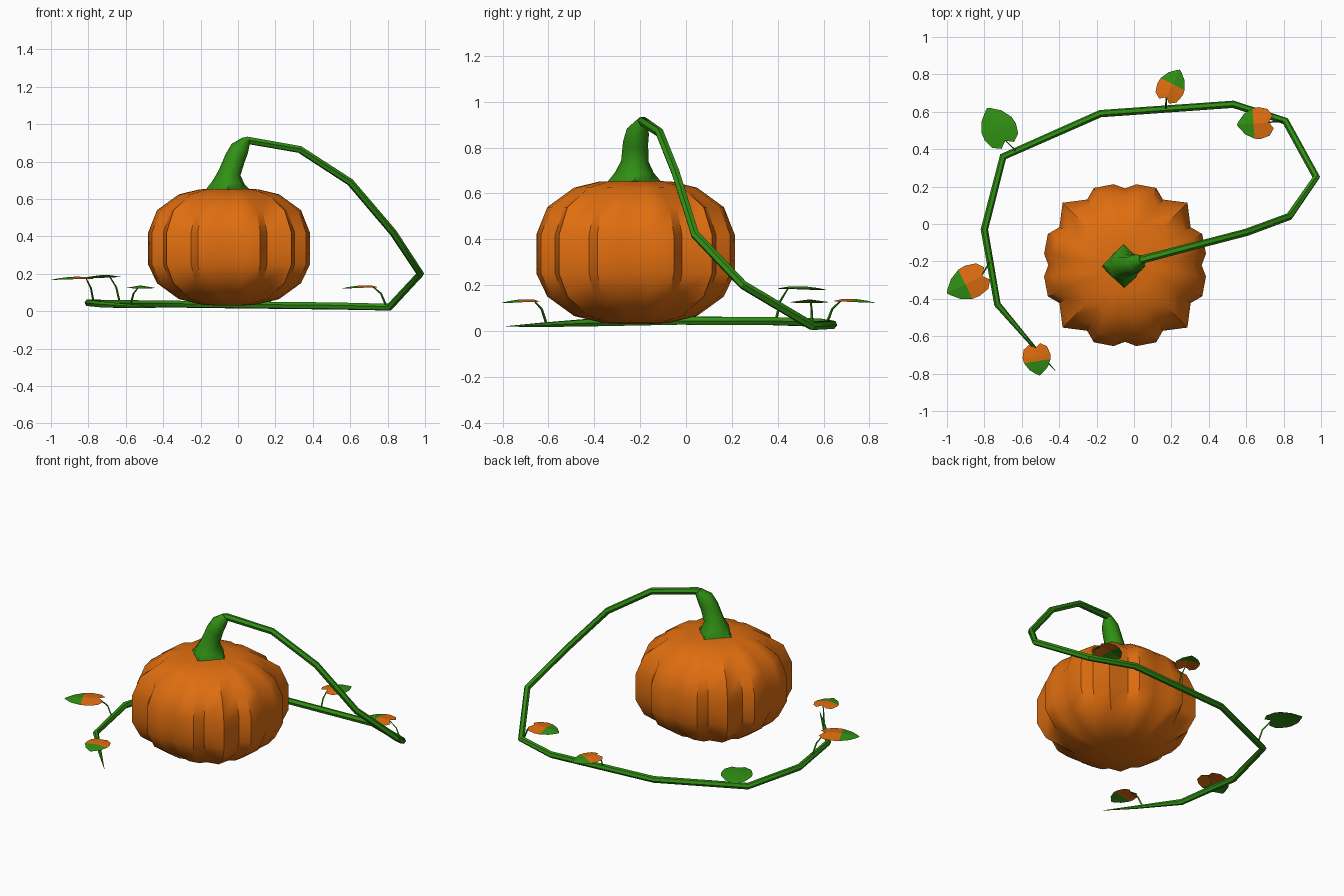
import bpy, bmesh, math
from mathutils import Vector

cube = bpy.data.objects.get("Cube")
if cube:
    bpy.data.objects.remove(cube, do_unlink=True)


def material(name, rgb):
    m = bpy.data.materials.new(name)
    m.use_nodes = True
    m.diffuse_color = (*rgb, 1)
    bsdf = next(n for n in m.node_tree.nodes if n.type == "BSDF_PRINCIPLED")
    bsdf.inputs["Base Color"].default_value = (*rgb, 1)
    return m


ORANGE = material("pumpkin orange", (0.74, 0.155, 0.005))
GREEN = material("vine green", (0.03, 0.28, 0.007))


def finish(name, bm, mats, angle=None):
    mesh = bpy.data.meshes.new(name)
    bm.to_mesh(mesh)
    bm.free()
    ob = bpy.data.objects.new(name, mesh)
    bpy.context.collection.objects.link(ob)
    for m in mats:
        mesh.materials.append(m)
    if angle:
        bpy.ops.object.select_all(action="DESELECT")
        ob.select_set(True)
        bpy.context.view_layer.objects.active = ob
        bpy.ops.object.shade_smooth_by_angle(angle=math.radians(angle))
    return ob


def skin(bm, rings):
    # Bridge successive closed rings and cap both ends
    loops = [[bm.verts.new(p) for p in ring] for ring in rings]
    for a, b in zip(loops, loops[1:]):
        for i in range(len(a)):
            j = (i + 1) % len(a)
            bm.faces.new((a[i], a[j], b[j], b[i]))
    bm.faces.new(loops[0][::-1])
    bm.faces.new(loops[-1])
    bmesh.ops.recalc_face_normals(bm, faces=bm.faces)


def tube(name, path, radii, sides, start=None, square_base=False, angle=50):
    pts = [Vector(p) for p in path]
    rings, side = [], Vector((1, 0, 0))
    if abs((pts[1] - pts[0]).normalized().x) > 0.9:
        side = Vector((0, 1, 0))
    for i, p in enumerate(pts):
        t_in = (p - pts[max(i - 1, 0)]).normalized()
        t_out = (pts[min(i + 1, len(pts) - 1)] - p).normalized()
        t = start if start and i == 0 else (t_in + t_out).normalized()
        side = (side - t * side.dot(t)).normalized()
        up = t.cross(side)
        ring = []
        for k in range(sides):
            a = math.tau * k / sides
            r = radii[i] * (0.72 if square_base and i == 0 and k % 2 else 1)
            ring.append(p + (side * math.cos(a) + up * math.sin(a)) * r)
        rings.append(ring)
    bm = bmesh.new()
    skin(bm, rings)
    return finish(name, bm, [GREEN], angle)


# Ribbed pumpkin body: quarter outline of lobes repeated four times
CX, CY = -0.048, -0.22
QUARTER = [(0, 0.41), (8, 0.437), (22, 0.445), (30, 0.405),
           (45, 0.472), (60, 0.405), (68, 0.445), (82, 0.437)]
outline = [(a + 90 * q, r) for q in range(4) for a, r in QUARTER]
# Height, width relative to the widest part, and strength of the ribs
PROFILE = [(0.03, 0.12, 0.2), (0.035, 0.33, 0.5), (0.065, 0.62, 0.8),
           (0.15, 0.89, 1), (0.25, 1, 1), (0.33, 1.0, 1), (0.42, 1, 1),
           (0.54, 0.89, 1), (0.625, 0.62, 0.9), (0.652, 0.36, 0.6), (0.655, 0.12, 0.2)]
rings = []
for z, scale, rib in PROFILE:
    ring = []
    for deg, r in outline:
        rr = scale * (0.437 + (r - 0.437) * rib)
        a = math.radians(deg)
        ring.append((CX + rr * math.cos(a), CY + rr * math.sin(a), z))
    rings.append(ring)
bm = bmesh.new()
skin(bm, rings)
finish("pumpkin_body", bm, [ORANGE], 42)

# Flared stem with a square foot
tube("stem",
     [(-0.055, -0.225, 0.65), (-0.05, -0.225, 0.69), (-0.045, -0.223, 0.74),
      (-0.015, -0.22, 0.82), (0.01, -0.21, 0.87), (0.045, -0.19, 0.915)],
     [0.118, 0.085, 0.06, 0.055, 0.05, 0.024], 8, Vector((0, 0, 1)), True)

# Long vine arching down and curling around on the ground
VINE = [(0.02, -0.196, 0.90), (0.05, -0.188, 0.914), (0.33, -0.115, 0.865),
        (0.6, -0.045, 0.69), (0.83, 0.04, 0.42), (0.975, 0.25, 0.2),
        (0.81, 0.55, 0.022), (0.53, 0.64, 0.028), (-0.18, 0.59, 0.036),
        (-0.7, 0.36, 0.043), (-0.8, -0.03, 0.045), (-0.73, -0.43, 0.036),
        (-0.55, -0.64, 0.026), (-0.42, -0.785, 0.02)]
tube("vine", VINE, [0.022] * 2 + [0.02] * 9 + [0.018, 0.01, 0.001], 6)


# Leaves: three columns of points, arched along and across
ROWS = [(0.08, -0.05, 0.2), (0.16, 0.08, 0.42), (0.38, 0.34, 0.5),
        (0.52, 0.52, 0.48), (0.78, 0.78, 0.32), (1.0, 0.96, 0.08)]


def leaf(name, base, tip, width, top, two_tone=True):
    b, e = Vector((*base, 0)), Vector((*tip, 0))
    along = e - b
    across = Vector((-along.y, along.x, 0)).normalized() * width
    bm = bmesh.new()
    rows = []
    for mid, edge, half in ROWS:
        row = []
        for s in (-1, 0, 1):
            u = edge if s else mid
            drop = 0.035 * (u - 0.3) ** 2 + (0.012 * half * 2 if s else 0)
            row.append(bm.verts.new(b + along * u + across * (s * half)
                                    + Vector((0, 0, top - drop))))
        rows.append(row)
    for i, (r, q) in enumerate(zip(rows, rows[1:])):
        for k in range(2):
            f = bm.faces.new((r[k + 1], r[k], q[k], q[k + 1]))
            f.material_index = 1 if two_tone and i < 3 else 0
    bmesh.ops.recalc_face_normals(bm, faces=bm.faces)
    if sum(f.normal.z for f in bm.faces) < 0:
        bmesh.ops.reverse_faces(bm, faces=bm.faces)
    finish(name, bm, [GREEN, ORANGE])


def stalk(name, root, end):
    a, b = Vector(root), Vector(end)
    mid = a.lerp(b, 0.35)
    mid.z = a.z + (b.z - a.z) * 0.6
    tube(name, [a, mid, b], [0.006, 0.005, 0.003], 4, angle=60)


LEAVES = [  # place, base, tip, width, top height, two-tone, stalk root
    ("back", (0.165, 0.665), (0.245, 0.825), 0.15, 0.14, True, (0.17, 0.615)),
    ("left", (0.735, 0.545), (0.55, 0.53), 0.17, 0.138, True, (0.79, 0.55)),
    ("back_right", (-0.68, 0.43), (-0.785, 0.62), 0.19, 0.195, False, (-0.63, 0.39)),
    ("right", (-0.795, -0.27), (-1.0, -0.37), 0.18, 0.185, True, (-0.77, -0.2)),
    ("front", (-0.53, -0.65), (-0.505, -0.81), 0.15, 0.138, True, (-0.575, -0.61)),
]
for place, base, tip, width, top, two_tone, root in LEAVES:
    leaf(place + "_leaf", base, tip, width, top, two_tone)
    joint = Vector(base).lerp(Vector(tip), 0.1)
    stalk(place + "_leaf_stalk", (*root, 0.035), (*joint, top - 0.003))
